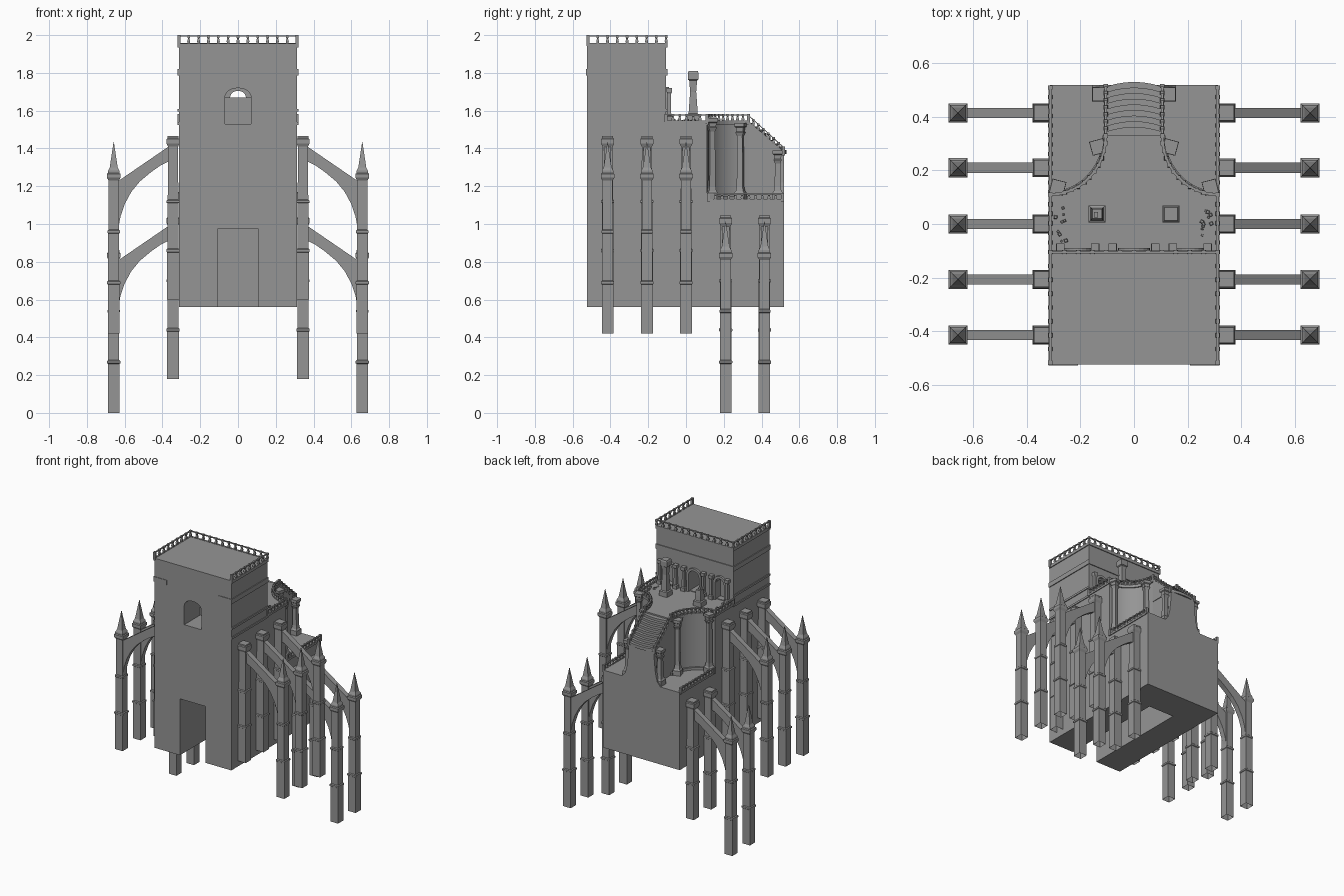
import bpy, bmesh, math, random
from mathutils import Vector, Matrix

if "Cube" in bpy.data.objects:
    bpy.data.objects.remove(bpy.data.objects["Cube"])

random.seed(4)
ORDER = (1, -1)
stone = bpy.data.materials.new("dark_stone")
stone.diffuse_color = (0.3, 0.3, 0.3, 1)
stone.use_nodes = True
stone.node_tree.nodes["Principled BSDF"].inputs["Base Color"].default_value = stone.diffuse_color


def finish(bm, name, smooth=False):
    bmesh.ops.recalc_face_normals(bm, faces=bm.faces)
    me = bpy.data.meshes.new(name)
    bm.to_mesh(me)
    bm.free()
    me.materials.append(stone)
    ob = bpy.data.objects.new(name, me)
    bpy.context.collection.objects.link(ob)
    if smooth:
        bpy.ops.object.select_all(action='DESELECT')
        ob.select_set(True)
        bpy.context.view_layer.objects.active = ob
        bpy.ops.object.shade_smooth_by_angle(angle=math.radians(30))
    return ob


def prism(bm, pts, vec):
    """Extrude a planar outline along vec."""
    a = [bm.verts.new(p) for p in pts]
    b = [bm.verts.new(Vector(p) + Vector(vec)) for p in pts]
    bm.faces.new(a)
    bm.faces.new(b[::-1])
    for i in range(len(a)):
        j = (i + 1) % len(a)
        bm.faces.new((a[i], a[j], b[j], b[i]))


def box(bm, x0, x1, y0, y1, z0, z1):
    prism(bm, [(x0, y0, z0), (x1, y0, z0), (x1, y1, z0), (x0, y1, z0)], (0, 0, z1 - z0))


def pillar(bm, x, y, profile, rot=0.0, base=True):
    """Square pillar from (height, half width) pairs."""
    m = Matrix.Rotation(rot, 3, 'Z')
    rings = [[bm.verts.new(Vector((x, y, z)) + m @ Vector((sx * h, sy * h, 0)))
              for sx, sy in ((-1, -1), (1, -1), (1, 1), (-1, 1))] for z, h in profile]
    for a, b in zip(rings, rings[1:]):
        for i in range(4):
            bm.faces.new((a[i], a[(i + 1) % 4], b[(i + 1) % 4], b[i]))
    if base:
        bm.faces.new(rings[0][::-1])
    bm.faces.new(rings[-1])


def beam(bm, a, b, w, h):
    a, b = Vector(a), Vector(b)
    s = (b - a).cross(Vector((0, 0, 1))).normalized() * w
    u = Vector((0, 0, h))
    prism(bm, [a - s, a + s, a + s + u, a - s + u], b - a)


def railing(bm, pts, h, gap=0.05, skirt=0.012):
    """Kerb, balusters, newels and handrail along a path."""
    for a, b in zip(pts, pts[1:]):
        a, b = Vector(a), Vector(b)
        beam(bm, a - Vector((0, 0, skirt)), b - Vector((0, 0, skirt)), 0.006, skirt + 0.002)
        beam(bm, a + Vector((0, 0, h - 0.008)), b + Vector((0, 0, h - 0.008)), 0.005, 0.006)
        n = max(1, round((b - a).length / gap))
        for i in range(n + 1):
            p = a.lerp(b, i / n)
            pillar(bm, p.x, p.y, [(p.z, .006), (p.z + h * .3, .008), (p.z + h * .6, .004), (p.z + h * .7, .007),
                                  (p.z + h, .007)])
    for p in (pts[0], pts[-1]):
        pillar(bm, p[0], p[1], [(p[2] - skirt, .008), (p[2] + h, .008)])


def arch(w, z0, z1, rise, y, n=10):
    return [(-w, y, z0), (w, y, z0)] + [(w * math.cos(math.pi * i / n), y, z1 + rise * math.sin(math.pi * i / n))
                                        for i in range(n + 1)]


def cut(ob, pts, vec):
    bm = bmesh.new()
    prism(bm, pts, vec)
    c = finish(bm, "cutter")
    c.hide_render = True
    mod = ob.modifiers.new("cut", 'BOOLEAN')
    mod.operation, mod.object, mod.solver = 'DIFFERENCE', c, 'EXACT'
    bpy.context.view_layer.objects.active = ob
    bpy.ops.object.modifier_apply(modifier=mod.name)
    bpy.data.objects.remove(c)


# main masses
X, YF, YT, YB, Z0 = 0.313, -0.525, -0.105, 0.52, 0.56
FLOOR, LOW, TOP = 1.545, 1.13, 1.955
bm = bmesh.new(); box(bm, -X, X, YF, YT, Z0, TOP)
tower = finish(bm, "tower")
bm = bmesh.new(); box(bm, -X, X, YT, YB, Z0, LOW)
lower = finish(bm, "lower_block")

# entrance tunnel, through window and portal recesses
door = [(-.105, -.6, .5), (.105, -.6, .5), (.105, -.6, .975), (-.105, -.6, .975)]
for ob in (tower, lower):
    cut(ob, door, (0, .89, 0))
cut(tower, arch(.07, 1.53, 1.67, .05, -.6), (0, .3, 0))
cut(tower, arch(.042, 1.55, 1.67, .035, -.35), (0, .3, 0))
for s in ORDER:
    cut(tower, [(x + s * .21, y, z) for x, y, z in arch(.035, 1.55, 1.66, .035, -.15)], (0, .1, 0))
bm = bmesh.new(); box(bm, -.07, .07, -.34, -.32, 1.53, 1.67)
finish(bm, "window_panel")

# upper terrace with concave corners
curve = [(X - .208 * math.sin(t), .33 - .22 * math.cos(t)) for t in [math.pi / 2 * i / 12 for i in range(13)]]
outline = [(-X, YT), (X, YT)] + curve + [(-x, y) for x, y in reversed(curve)]
bm = bmesh.new()
prism(bm, [(x, y, LOW) for x, y in outline], (0, 0, FLOOR - LOW))
finish(bm, "upper_terrace", True)

# curved mouldings at top and foot of the terrace wall
bm = bmesh.new()
for s in ORDER:
    for z, w in ((1.525, .008), (LOW, .012)):
        for a, b in zip(curve, curve[1:]):
            beam(bm, (s * a[0], a[1], z), (s * b[0], b[1], z), w, .018)
finish(bm, "terrace_moulding")

# staircase with bowed steps, solid base and flared foot
bm = bmesh.new()
box(bm, -.105, .105, .3, YB, LOW, 1.375)
for i in range(9):
    y, z = .345 + .021 * i, 1.535 - .018 * i
    bow = [(.105 * (1 - k / 3), y + .018 * (1 - (1 - k / 3) ** 2)) for k in range(7)]
    prism(bm, [(-.105, .3, 1.37), (.105, .3, 1.37)] + [(x, yy, 1.37) for x, yy in bow], (0, 0, z - 1.37))
for s in ORDER:
    prism(bm, [(s * .1, YB, LOW), (s * .155, YB, LOW), (s * .13, YB, 1.16), (s * .115, YB, 1.22), (s * .105, YB, 1.32),
               (s * .1, YB, 1.32)], (0, -.02, 0))
    prism(bm, [(s * .1, .33, 1.37), (s * .1, .33, FLOOR), (s * .1, .522, 1.38), (s * .1, .522, 1.37)], (s * .009, 0, 0))
finish(bm, "staircase")

# balustrades
bm = bmesh.new()
railing(bm, [(-X, YF + .006, TOP), (-X, YT, TOP), (X, YT, TOP), (X, YF + .006, TOP)], .045, .052)
finish(bm, "tower_balustrade")
bm = bmesh.new()
for s in ORDER:
    railing(bm, [(s * X, YT, FLOOR), (s * X, .11, FLOOR)], .038, .035)
    railing(bm, [(s * x, y, FLOOR) for x, y in curve], .038, .035)
    railing(bm, [(s * .106, .33, FLOOR), (s * .106, .516, 1.375)], .036, .035)
finish(bm, "terrace_balustrade")
bm = bmesh.new()
for s in ORDER:
    railing(bm, [(s * X, .12, LOW), (s * X, .51, LOW)], .035, .035)
finish(bm, "lower_balustrade")

# string courses on tower sides and back, with short front returns
bm = bmesh.new()
for z0, z1, d in ((1.525, 1.54, .006), (1.595, 1.61, .006), (1.785, 1.82, .006), (1.935, 1.955, .006)):
    for s in ORDER:
        a, b = sorted((s * X, s * (X + d)))
        box(bm, a, b, YF, YT + d, z0, z1)
        if 1.7 < z0 < 1.9:
            a, b = sorted((s * (X + d), s * .21))
            box(bm, a, b, YF - .004, YF, z0, z1)
    if z0 > 1.7:
        box(bm, -X, X, YT, YT + d, z0, z1)
finish(bm, "string_courses")

# arched portals on the tower's terrace side
bm = bmesh.new()
for cx in (-.21, 0, .21):
    w = .042 if cx == 0 else .035
    outer = arch(w + .018, FLOOR, 1.67, .055, YT)
    inner = arch(w, FLOOR, 1.67, .037, YT)
    u = outer[1:] + [outer[0]] + [inner[0]] + inner[:0:-1]
    prism(bm, [(x + cx, y, z) for x, y, z in u], (0, .016, 0))
for s in ORDER:
    for x in (.08, .145, .275):
        pillar(bm, s * x, -.088, [(FLOOR, .016), (1.57, .016), (1.575, .01), (1.69, .009), (1.7, .015), (1.72, .015)])
finish(bm, "portals")

# free-standing terrace columns: one whole, one broken
bm = bmesh.new()
pillar(bm, .138, .038, [(FLOOR, .032), (1.58, .032), (1.585, .024), (1.62, .022), (1.7, .016), (1.76, .021),
                        (1.765, .028), (1.80, .028), (1.81, .024)])
finish(bm, "tall_column")
bm = bmesh.new()
pillar(bm, -.138, .038, [(FLOOR, .032), (1.58, .032), (1.585, .024), (1.62, .022), (1.66, .018)])
box(bm, -.15, -.135, .025, .045, 1.65, 1.68)
finish(bm, "broken_column")

# rubble
bm = bmesh.new()
for s in ORDER:
    for _ in range(10):
        r = random.uniform(.003, .007)
        pillar(bm, s * random.uniform(.25, .295), random.uniform(-.07, .06), [(FLOOR, r), (FLOOR + r * 1.5, r * .7)],
               random.uniform(0, 1.5))
finish(bm, "rubble")

# engaged columns around the lower terraces
bm = bmesh.new()
for s in ORDER:
    for x, y, top, rot in ((.285, .137, 1.56, .25), (.135, .288, 1.535, 1.3), (.13, .485, 1.39, 0)):
        pillar(bm, s * x, y, [(LOW, .027), (1.165, .027), (1.175, .02), (1.2, .016), (top - .07, .014), (top - .05, .022),
                              (top - .045, .018), (top - .025, .02), (top - .02, .026), (top, .026)], s * rot)
finish(bm, "terrace_columns")

# flying buttresses, open underneath: rear two pairs stand lower than the front three
outer_prof = [(0, .031), (.26, .031), (.263, .035), (.275, .035), (.28, .029), (.53, .029), (.533, .032), (.545, .032),
              (.55, .027), (.81, .027), (.825, .036), (.845, .036), (.85, .03), (.862, .03), (.88, .021), (1.013, .001)]
inner_prof = [(.18, .031), (.43, .031), (.433, .035), (.445, .035), (.45, .03), (.69, .03), (.693, .034), (.705, .034),
              (.71, .028), (.99, .027), (1.005, .034), (1.03, .034), (1.035, .029), (1.045, .029)]
flyer = [(.36, .995), (.645, .80), (.645, .52), (.634, .555), (.622, .62), (.60, .685), (.565, .75), (.52, .805),
         (.46, .855), (.41, .89), (.36, .915)]
outer_bm, inner_bm, fly_bm = bmesh.new(), bmesh.new(), bmesh.new()
for y, dz in ((-.415, .42), (-.207, .42), (0, .42), (.21, 0), (.415, 0)):
    for s in ORDER:
        pillar(outer_bm, s * .658, y, [(z + dz, h) for z, h in outer_prof], base=False)
        pillar(inner_bm, s * .344, y, [(z + dz, h) for z, h in inner_prof], base=False)
        prism(fly_bm, [(s * x, y - .019, z + dz) for x, z in flyer], (0, .038, 0))
finish(outer_bm, "outer_piers")
finish(inner_bm, "inner_piers")
finish(fly_bm, "flying_arches")
